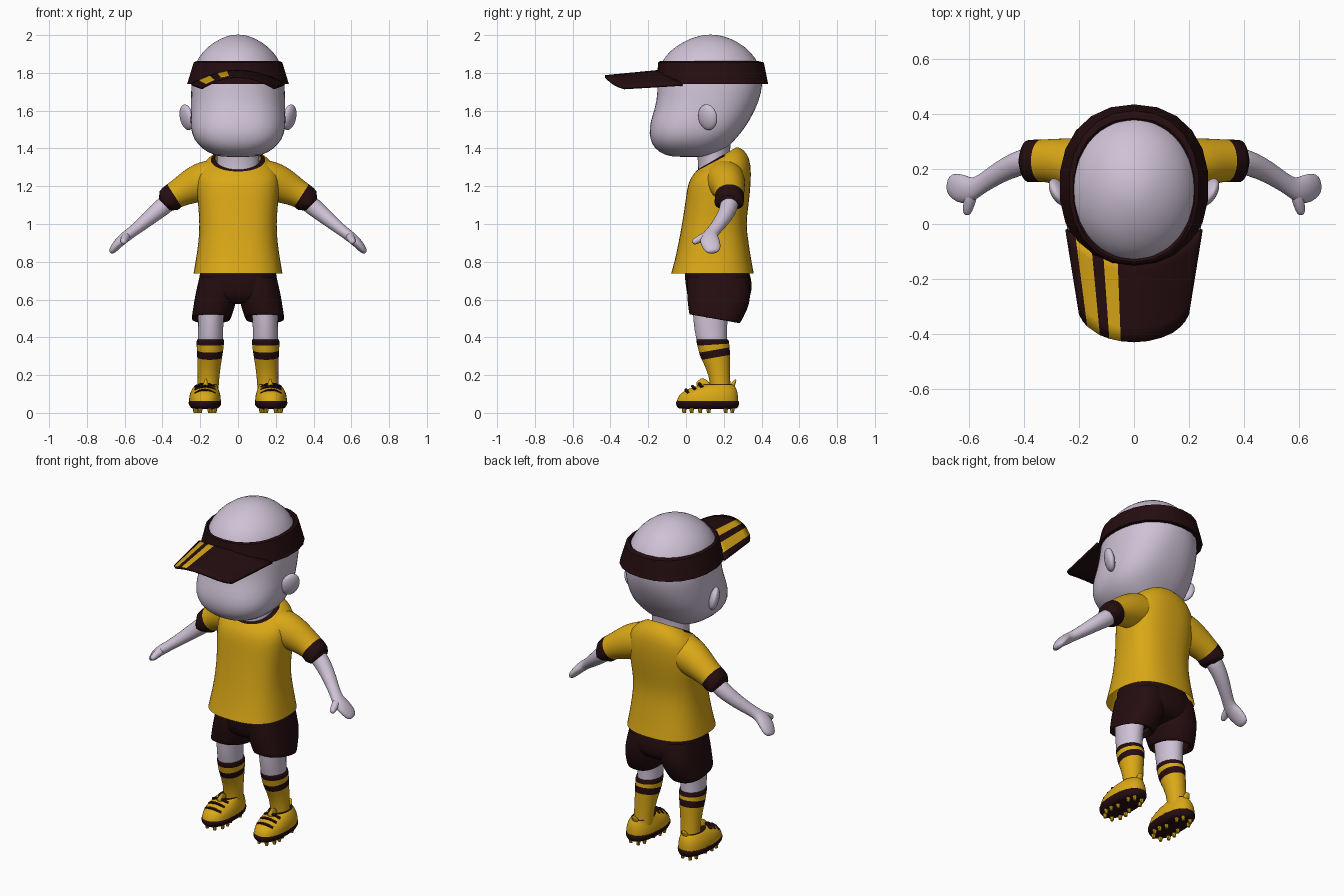
import bpy, bmesh, math
from mathutils import Vector, Matrix

if "Cube" in bpy.data.objects:
    bpy.data.objects.remove(bpy.data.objects["Cube"])


def material(name, rgb):
    m = bpy.data.materials.new(name)
    m.diffuse_color = (*rgb, 1)
    m.use_nodes = True
    m.node_tree.nodes["Principled BSDF"].inputs["Base Color"].default_value = m.diffuse_color
    return m


SKIN = material("lavender skin", (0.62, 0.54, 0.67))
GOLD = material("golden yellow", (0.70, 0.39, 0.008))
DARK = material("dark maroon", (0.018, 0.004, 0.005))


def finish(name, bm, mats, subsurf=0, mirror=False, smooth=True):
    """Turn a bmesh into a named object with its modifiers."""
    me = bpy.data.meshes.new(name)
    bm.to_mesh(me)
    bm.free()
    for m in mats:
        me.materials.append(m)
    ob = bpy.data.objects.new(name, me)
    bpy.context.collection.objects.link(ob)
    if subsurf:
        for p in me.polygons:
            p.use_smooth = True
        mod = ob.modifiers.new("subdivide", 'SUBSURF')
        mod.levels = mod.render_levels = subsurf
    elif smooth:
        bpy.ops.object.select_all(action='DESELECT')
        ob.select_set(True)
        bpy.context.view_layer.objects.active = ob
        bpy.ops.object.shade_smooth_by_angle(angle=math.radians(40))
    if mirror:
        mod = ob.modifiers.new("mirror", 'MIRROR')
        mod.use_mirror_merge = False
    return ob


def flat_ring(z, hw, y0, y1, x=0, tilt=0, p=2.0):
    """Near-horizontal cross-section from y0 to y1, rising by tilt toward the back."""
    ry = (y1 - y0) / 2
    return Vector((x, (y0 + y1) / 2, z)), Vector((hw, 0, 0)), Vector((0, ry, ry * tilt)), p


def tube_rings(points):
    """Cross-sections along a path of (x, y, z, thickness, width along y)."""
    pos = [Vector(q[:3]) for q in points]
    rings = []
    for i, q in enumerate(points):
        d = (pos[min(i + 1, len(pos) - 1)] - pos[max(i - 1, 0)]).normalized()
        w = Vector((0, 1, 0))
        w = (w - d * w.dot(d)).normalized()
        rings.append((pos[i], d.cross(w) * q[3], w * q[4], 2.0))
    return rings


def loft(name, rings, mats, rule=None, n=20, caps=(False, False), subsurf=1, mirror=False):
    """Skin a list of superellipse rings; rule(segment, centre) gives the colour."""
    bm = bmesh.new()
    loops = []
    for c, u, v, p in rings:
        loop = []
        for k in range(n):
            a = 2 * math.pi * (k + 0.5) / n
            ca, sa = math.cos(a), math.sin(a)
            loop.append(bm.verts.new(c + u * math.copysign(abs(ca) ** (2 / p), ca)
                                     + v * math.copysign(abs(sa) ** (2 / p), sa)))
        loops.append(loop)
    for i in range(len(loops) - 1):
        for k in range(n):
            k2 = (k + 1) % n
            f = bm.faces.new((loops[i][k], loops[i][k2], loops[i + 1][k2], loops[i + 1][k]))
            if rule:
                f.material_index = rule(i, f.calc_center_median())
    for end, want in ((0, caps[0]), (-1, caps[1])):
        if want:
            f = bm.faces.new(loops[end])
            f.material_index = rule(0 if end == 0 else len(rings) - 2, f.calc_center_median()) if rule else 0
    bmesh.ops.recalc_face_normals(bm, faces=bm.faces)
    return finish(name, bm, mats, subsurf, mirror)


R = flat_ring

# Head, neck and ears
loft("head", [
    R(1.355, .06, -.04, .13), R(1.36, .125, -.11, .175, p=2.2), R(1.40, .195, -.17, .215, p=2.4),
    R(1.45, .237, -.192, .265, p=2.5), R(1.51, .253, -.197, .315, p=2.5), R(1.58, .253, -.178, .355, p=2.4),
    R(1.65, .25, -.155, .388, p=2.3), R(1.74, .25, -.153, .41, p=2.2), R(1.82, .237, -.145, .40),
    R(1.88, .214, -.12, .37), R(1.94, .162, -.06, .315), R(1.985, .09, .025, .235), R(2.003, .03, .1, .16)],
    [SKIN], n=28, caps=(True, True))
loft("neck", [R(1.22, .125, .06, .25), R(1.30, .115, .065, .24), R(1.36, .11, .06, .23), R(1.44, .12, .04, .24)],
     [SKIN])

bm = bmesh.new()
bmesh.ops.create_uvsphere(bm, u_segments=16, v_segments=10, radius=1, matrix=Matrix.Translation((.272, .115, 1.565))
                          @ Matrix.Rotation(math.radians(-30), 4, 'Z') @ Matrix.Rotation(math.radians(12), 4, 'Y')
                          @ Matrix.Diagonal((.028, .058, .07, 1)))
finish("ear", bm, [SKIN], subsurf=1, mirror=True)

# Cap band: open ring around the head, with a turned-in top edge
loft("cap_band", [R(1.835, .20, -.11, .355, p=2.2), R(1.862, .222, -.138, .385, p=2.2), R(1.855, .237, -.147, .412, p=2.2),
                  R(1.74, .272, -.158, .435, p=2.2), R(1.745, .245, -.145, .405, p=2.2)],
     [DARK], n=22, subsurf=0)

# Cap brim: arched sheet with two stripe columns on its upper side
bm = bmesh.new()
cols = [-1, -.93, -.85, -.62, -.45, -.24, 0, .25, .5, .7, .85, .93, 1]
rows = 6
grid = []
for j in range(rows + 1):
    t = j / rows
    line = []
    for u in cols:
        back, front = -.12 + .1 * u * u, -.43 + .065 * u * u + .035 * u ** 8
        line.append(bm.verts.new((u * (.25 - .05 * t), back + (front - back) * t,
                                  1.818 - .03 * t - (.075 - .01 * t) * u * u)))
    grid.append(line)
for j in range(rows):
    for k in range(len(cols) - 1):
        f = bm.faces.new((grid[j][k], grid[j + 1][k], grid[j + 1][k + 1], grid[j][k + 1]))
        f.material_index = 0 if k in (2, 4) else 1
brim = finish("cap_brim", bm, [GOLD, DARK, DARK])
mod = brim.modifiers.new("thickness", 'SOLIDIFY')
mod.thickness = .014
mod.offset = -1
mod.material_offset = mod.material_offset_rim = 1

# Shirt with a dark front neckline
loft("shirt", [
    R(.738, .237, -.08, .36, p=2.5), R(.80, .226, -.062, .348, p=2.5), R(.90, .210, -.04, .332, p=2.5),
    R(1.0, .204, -.022, .318, p=2.5), R(1.1, .212, -.006, .332, p=2.5), R(1.20, .222, .004, .345, tilt=.1, p=2.5),
    R(1.275, .218, .018, .345, tilt=.25, p=2.4), R(1.32, .18, .04, .325, tilt=.4, p=2.2),
    R(1.343, .142, .052, .285, tilt=.55), R(1.347, .122, .062, .268, tilt=.58)],
    [GOLD, DARK], rule=lambda i, c: 1 if i == 8 and c.y < .2 else 0, n=28)

# Sleeves with dark cuffs that turn inward
loft("sleeve", tube_rings([
    (.10, .20, 1.245, .10, .11), (.17, .21, 1.23, .108, .105), (.235, .222, 1.205, .098, .092),
    (.30, .23, 1.172, .078, .081), (.343, .23, 1.147, .071, .077), (.347, .23, 1.144, .073, .079),
    (.39, .228, 1.10, .072, .078), (.393, .228, 1.098, .069, .074), (.37, .228, 1.12, .05, .055)]),
    [GOLD, DARK], rule=lambda i, c: int(i >= 4), mirror=True)

# Arms, mitten hands and thumbs
loft("arm", tube_rings([
    (.34, .235, 1.14, .052, .052), (.40, .228, 1.09, .049, .048), (.46, .205, 1.04, .041, .043),
    (.52, .168, .99, .034, .037), (.565, .138, .955, .029, .034), (.592, .125, .935, .030, .046),
    (.622, .125, .91, .028, .055), (.645, .135, .885, .024, .050), (.665, .143, .86, .020, .042),
    (.675, .146, .848, .010, .022)]), [SKIN], n=16, caps=(True, True), mirror=True)
loft("thumb", tube_rings([
    (.585, .13, .945, .022, .02), (.594, .095, .932, .024, .022), (.602, .065, .917, .021, .02),
    (.607, .043, .905, .017, .017), (.609, .034, .90, .008, .008)]),
    [SKIN], n=12, caps=(True, True), mirror=True)

# Shorts: seat plus two legs
loft("shorts_seat", [R(.78, .195, -.01, .32, p=2.5), R(.72, .207, -.008, .347, p=2.5), R(.65, .215, 0, .352, p=2.5),
                     R(.60, .19, .015, .335, p=2.3), R(.575, .12, .06, .28)],
     [DARK], n=24, caps=(False, True))
loft("shorts_leg", [
    R(.72, .105, .005, .335, x=.1, p=2.5), R(.62, .112, .003, .347, x=.117, tilt=-.05, p=2.5),
    R(.56, .111, .008, .325, x=.126, tilt=-.12, p=2.5), R(.50, .105, .015, .288, x=.143, tilt=-.18, p=2.4),
    R(.493, .10, .02, .283, x=.143, tilt=-.18, p=2.4), R(.52, .088, .03, .26, x=.143, tilt=-.15)],
    [DARK], mirror=True)

# Legs and striped socks
loft("leg", [R(.62, .075, .03, .24, x=.14), R(.50, .068, .037, .222, x=.143), R(.44, .067, .043, .217, x=.145),
             R(.36, .066, .06, .22, x=.146)], [SKIN], mirror=True)
loft("sock", [
    R(.385, .06, .065, .21, x=.146), R(.396, .075, .048, .226, x=.146), R(.36, .073, .06, .23, x=.147, tilt=.05),
    R(.332, .071, .068, .232, x=.148, tilt=.2), R(.308, .068, .076, .234, x=.149, tilt=.2),
    R(.20, .057, .125, .232, x=.156), R(.09, .056, .13, .24, x=.16)],
    [GOLD, DARK], rule=lambda i, c: int(i in (0, 1, 3)), mirror=True)

# Shoes: dark sole, golden upper with dark collar edge
loft("shoe_sole", [R(.02, .055, -.03, .262, x=.175, p=2.3), R(.024, .074, -.045, .274, x=.175, p=2.3),
                   R(.045, .088, -.056, .284, x=.175, p=2.3), R(.066, .088, -.053, .282, x=.175, p=2.3),
                   R(.07, .07, -.035, .265, x=.175, p=2.3)], [DARK], n=24, caps=(True, True), mirror=True)
loft("shoe_upper", [
    R(.06, .085, -.05, .278, x=.175, p=2.3), R(.09, .084, -.042, .277, x=.175, p=2.3),
    R(.118, .075, -.012, .272, x=.174, p=2.2), R(.138, .064, .04, .262, x=.172), R(.148, .058, .085, .255, x=.168),
    R(.152, .055, .1, .25, x=.165), R(.142, .045, .115, .24, x=.163)],
    [GOLD, DARK], rule=lambda i, c: int(i >= 4), n=24, mirror=True)
loft("shoe_tongue", tube_rings([(.172, .07, .125, .03, .04), (.171, .095, .15, .01, .038), (.17, .112, .174, .008, .03)]),
     [GOLD], n=12, caps=(True, True), mirror=True)
loft("heel_tab", tube_rings([(.168, .235, .12, .025, .014), (.168, .25, .155, .022, .012), (.168, .265, .178, .014, .006)]),
     [GOLD], n=12, caps=(True, True), mirror=True)

# Three laces across each instep
for i, (y, z) in enumerate(((.0, .122), (.035, .141), (.07, .155))):
    loft(f"lace_{i + 1}", tube_rings([(.175 + s * .052, y + .014 * s * s, z - .018 * s * s, .007, .009)
                                      for s in (-1, -.5, 0, .5, 1)]),
         [DARK], n=8, caps=(True, True), subsurf=0, mirror=True)

# Studs under the soles
bm = bmesh.new()
for y, dx in ((-.01, .025), (.03, .05), (.075, .052), (.12, .04), (.21, .042), (.245, .025)):
    for s in (-1, 1):
        bmesh.ops.create_cone(bm, cap_ends=True, segments=8, radius1=.009, radius2=.013, depth=.028,
                              matrix=Matrix.Translation((.175 + s * dx, y, .014)))
finish("studs", bm, [GOLD], mirror=True)
